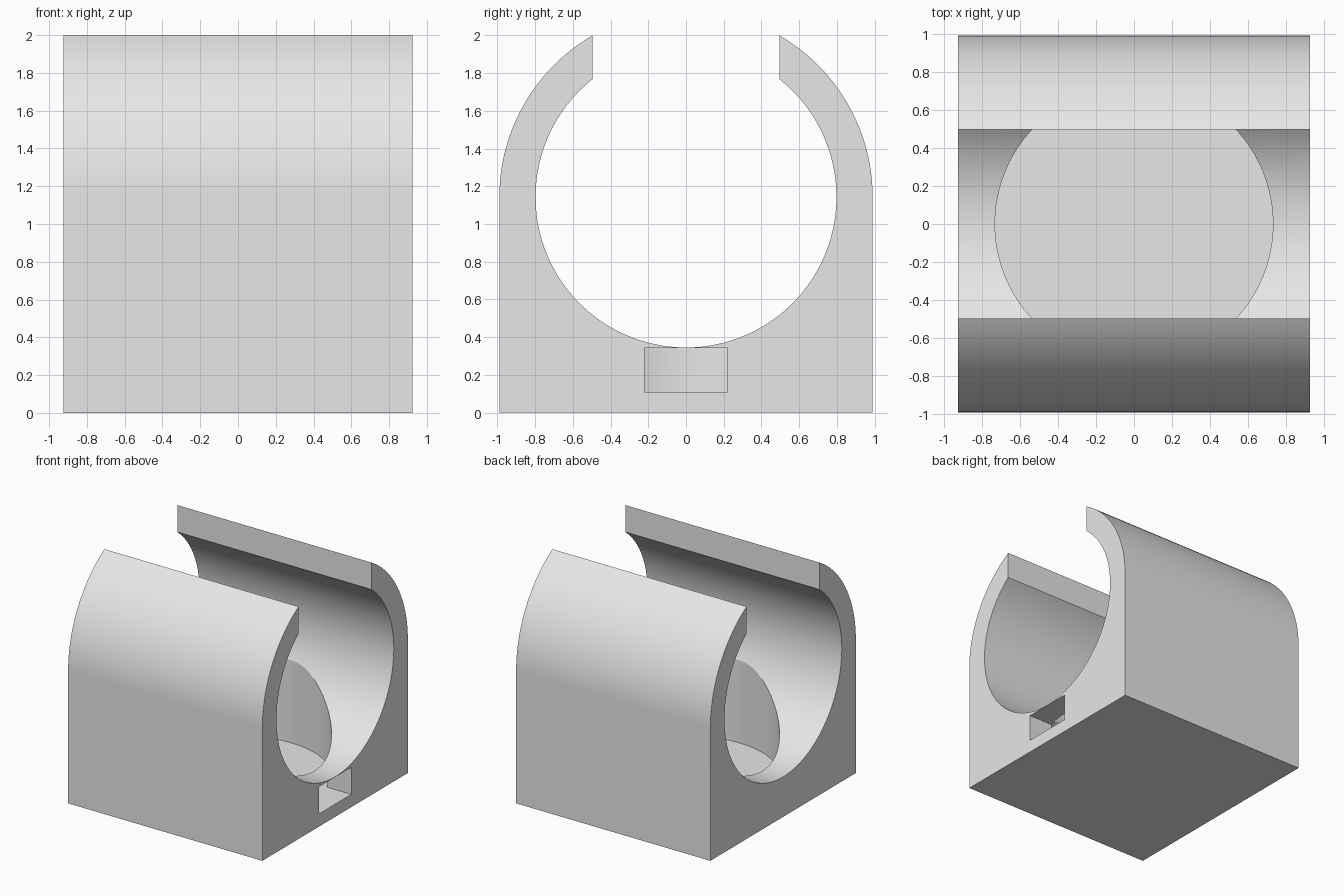
import bpy, bmesh
from math import sin, cos, asin, pi

cube = bpy.data.objects.get("Cube")
if cube:
    bpy.data.objects.remove(cube, do_unlink=True)

HALF_LENGTH = 0.925   # half length along x
OUTER_R = 0.99
BORE_R = 0.798
AXIS_Z = 1.143        # height of the bore axis
GAP = 0.496           # half width of the open top
FLOOR_Z = 0.11
POCKET_R = 0.73
SLOT_TOP = 0.342
STEPS = 48

grey = bpy.data.materials.new("light grey")
grey.use_nodes = True
colour = (0.8, 0.8, 0.8, 1)
grey.diffuse_color = colour
grey.node_tree.nodes["Principled BSDF"].inputs["Base Color"].default_value = colour


def finish(name, bm):
    bmesh.ops.recalc_face_normals(bm, faces=bm.faces)
    mesh = bpy.data.meshes.new(name)
    bm.to_mesh(mesh)
    bm.free()
    mesh.materials.append(grey)
    obj = bpy.data.objects.new(name, mesh)
    bpy.context.collection.objects.link(obj)
    return obj


def arc(radius, start, end, steps):
    """Points in the YZ plane, angle measured from +y towards +z."""
    angles = [start + (end - start) * i / steps for i in range(steps + 1)]
    return [(radius * cos(a), AXIS_Z + radius * sin(a)) for a in angles]


def prism(name, outline, start, depth, axis):
    """Extrude a closed outline along x (YZ outline) or z (XY outline)."""
    bm = bmesh.new()
    if axis == "x":
        verts = [bm.verts.new((start, a, b)) for a, b in outline]
        move = (depth, 0, 0)
    else:
        verts = [bm.verts.new((a, b, start)) for a, b in outline]
        move = (0, 0, depth)
    face = bm.faces.new(verts)
    new = bmesh.ops.extrude_face_region(bm, geom=[face])["geom"]
    bmesh.ops.translate(bm, vec=move, verts=[v for v in new if isinstance(v, bmesh.types.BMVert)])
    return finish(name, bm)


# Clamp body: square base, rounded shoulders and an open-topped bore
outer_end = pi / 2 - asin(GAP / OUTER_R)
bore_end = pi / 2 - asin(GAP / BORE_R)
outline = [(-OUTER_R, 0), (OUTER_R, 0)]
outline += arc(OUTER_R, 0, outer_end, STEPS // 2)
outline += arc(BORE_R, bore_end, -pi - bore_end, STEPS * 2)
outline += arc(OUTER_R, pi - outer_end, pi, STEPS // 2)
body = prism("clamp_body", outline, -HALF_LENGTH, 2 * HALF_LENGTH, "x")

# Round upright pocket below the bore
circle = [(POCKET_R * cos(2 * pi * i / 96), POCKET_R * sin(2 * pi * i / 96)) for i in range(96)]
pocket = prism("pocket_cutter", circle, FLOOR_Z, AXIS_Z - FLOOR_Z, "z")

# Side slot leading into the pocket
slot_outline = [(-0.22, FLOOR_Z), (0.22, FLOOR_Z), (0.22, SLOT_TOP), (-0.22, SLOT_TOP)]
slot = prism("slot_cutter", slot_outline, 0.5, 0.6, "x")

bpy.ops.object.select_all(action="DESELECT")
bpy.context.view_layer.objects.active = body
body.select_set(True)
for cutter in (pocket, slot):
    cut = body.modifiers.new(cutter.name, "BOOLEAN")
    cut.operation = "DIFFERENCE"
    cut.solver = "EXACT"
    cut.object = cutter
    bpy.ops.object.modifier_apply(modifier=cut.name)
    bpy.data.objects.remove(cutter, do_unlink=True)

bpy.ops.object.shade_smooth_by_angle(angle=pi / 9)
